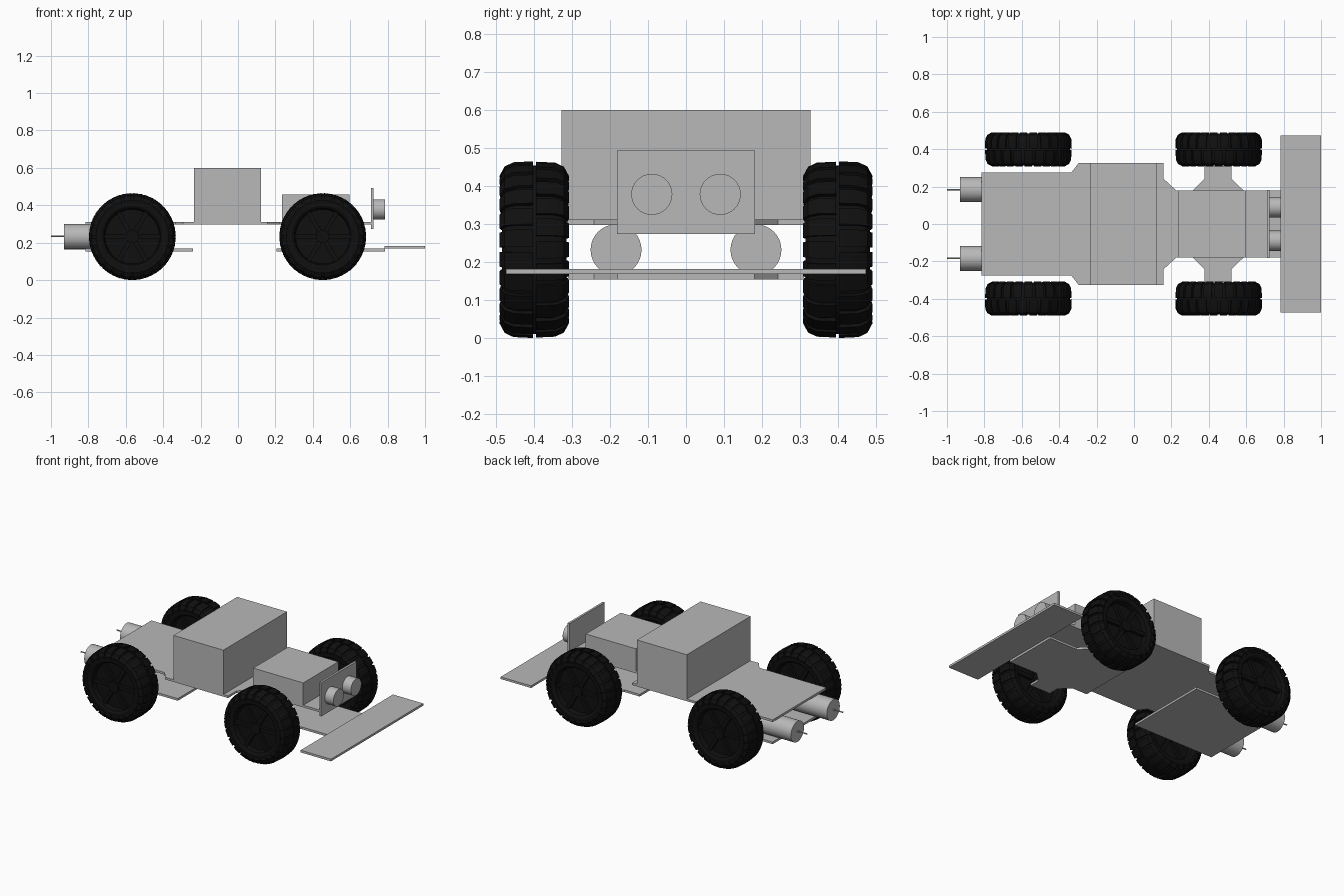
import bpy, bmesh, math
from mathutils import Matrix

if "Cube" in bpy.data.objects:
    bpy.data.objects.remove(bpy.data.objects["Cube"])


def material(name, v):
    m = bpy.data.materials.new(name)
    m.diffuse_color = (v, v, v, 1)
    m.use_nodes = True
    m.node_tree.nodes["Principled BSDF"].inputs["Base Color"].default_value = m.diffuse_color
    return m


GREY = material("grey", 0.48)
BLACK = material("tyre black", 0.005)


def finish(bm, name, mat, smooth=None):
    bmesh.ops.recalc_face_normals(bm, faces=bm.faces)
    me = bpy.data.meshes.new(name)
    bm.to_mesh(me)
    bm.free()
    me.materials.append(mat)
    ob = bpy.data.objects.new(name, me)
    bpy.context.collection.objects.link(ob)
    if smooth:
        bpy.ops.object.select_all(action='DESELECT')
        ob.select_set(True)
        bpy.context.view_layer.objects.active = ob
        bpy.ops.object.shade_smooth_by_angle(angle=math.radians(smooth))
    return ob


def plate(name, half, z0, z1):
    """Extrude an outline given as its +y half, mirrored to -y."""
    pts = half + [(x, -y) for x, y in reversed(half)]
    bm = bmesh.new()
    f = bm.faces.new([bm.verts.new((x, y, z0)) for x, y in pts])
    ext = bmesh.ops.extrude_face_region(bm, geom=[f])
    vs = [g for g in ext["geom"] if isinstance(g, bmesh.types.BMVert)]
    bmesh.ops.translate(bm, verts=vs, vec=(0, 0, z1 - z0))
    return finish(bm, name, GREY)


def box(name, x0, x1, hy, z0, z1):
    return plate(name, [(x0, hy), (x1, hy)], z0, z1)


def rod(name, x0, x1, y, z, r, n=32):
    """Cylinder along x."""
    bm = bmesh.new()
    mat = Matrix.Translation(((x0 + x1) / 2, y, z)) @ Matrix.Rotation(math.pi / 2, 4, 'Y')
    bmesh.ops.create_cone(bm, cap_ends=True, segments=n, radius1=r, radius2=r,
                          depth=x1 - x0, matrix=mat)
    return finish(bm, name, GREY, 40)


def polar(r, y, a):
    return (r * math.cos(a), y, r * math.sin(a))


def prism(bm, section, a0, a1):
    """Closed (radius, y) section swept straight between two angles."""
    ends = [[bm.verts.new(polar(r, y, a)) for r, y in section] for a in (a0, a1)]
    n = len(section)
    for e in ends:
        bm.faces.new(e)
    for i in range(n):
        j = (i + 1) % n
        bm.faces.new((ends[0][i], ends[0][j], ends[1][j], ends[1][i]))


def make_wheel():
    bm = bmesh.new()
    # tyre and dished rim, turned about y
    half = [(0.0, 0.045), (0.145, 0.045), (0.152, 0.076), (0.165, 0.085),
            (0.193, 0.085), (0.211, 0.072), (0.222, 0.045)]
    prof = half + [(r, -y) for r, y in reversed(half)]
    n = 48
    rings = [[bm.verts.new(polar(r, y, 2 * math.pi * k / n)) for k in range(n)]
             if r else [bm.verts.new((0, y, 0))] for r, y in prof]
    for a, b in zip(rings, rings[1:]):
        for k in range(n):
            j = (k + 1) % n
            if len(a) == 1:
                bm.faces.new((a[0], b[k], b[j]))
            elif len(b) == 1:
                bm.faces.new((a[k], b[0], a[j]))
            else:
                bm.faces.new((a[k], a[j], b[j], b[k]))
    # staggered tread blocks
    count = 24
    step = 2 * math.pi / count
    sec = [(0.20, 0.004), (0.2325, 0.004), (0.230, 0.055), (0.219, 0.078),
           (0.195, 0.091), (0.180, 0.088), (0.180, 0.08)]
    for s in (1, -1):
        for i in range(count):
            a = (i + (0.5 if s < 0 else 0)) * step
            prism(bm, [(r, s * y) for r, y in sec], a - 0.38 * step, a + 0.38 * step)
        # spokes and hub on both faces
        for i in range(6):
            m = Matrix.Rotation(i * math.pi / 3, 4, 'Y') @ Matrix.Translation((0.085, s * 0.053, 0)) \
                @ Matrix.Diagonal((0.13, 0.024, 0.024, 1))
            bmesh.ops.create_cube(bm, size=1, matrix=m)
        m = Matrix.Translation((0, s * 0.055, 0)) @ Matrix.Rotation(math.pi / 2, 4, 'X')
        bmesh.ops.create_cone(bm, cap_ends=True, segments=24, radius1=0.035, radius2=0.035,
                              depth=0.04, matrix=m)
    return finish(bm, "wheel", BLACK, 30)


# four wheels sharing one mesh
first = make_wheel()
first.name = "wheel_rear_right"
first.location = (-0.565, -0.399, 0.2325)
for name, x, y in (("wheel_rear_left", -0.565, 0.399), ("wheel_front_right", 0.453, -0.399),
                   ("wheel_front_left", 0.453, 0.399)):
    w = first.copy()
    bpy.context.collection.objects.link(w)
    w.name = name
    w.location = (x, y, 0.2325)
    if y > 0:
        w.rotation_euler = (0, 0, math.pi)

# chassis plates
plate("upper_deck", [(-0.815, 0.275), (-0.335, 0.275), (-0.295, 0.327), (0.158, 0.327),
                     (0.158, 0.242), (0.225, 0.18), (0.712, 0.18)], 0.298, 0.312)
plate("front_lower_plate", [(0.207, 0.18), (0.315, 0.18), (0.377, 0.242), (0.377, 0.31),
                            (0.52, 0.31), (0.52, 0.242), (0.585, 0.18), (0.785, 0.18)],
      0.154, 0.168)
box("rear_lower_plate", -0.815, -0.24, 0.275, 0.154, 0.168)
box("front_bumper", 0.782, 1.0, 0.474, 0.168, 0.182)

# boxes on the deck
box("main_housing", -0.235, 0.124, 0.327, 0.312, 0.6)
box("front_housing", 0.235, 0.595, 0.18, 0.312, 0.457)

# sensor board with two round eyes
box("sensor_board", 0.711, 0.725, 0.181, 0.274, 0.493)
for side, s in (("left", 1), ("right", -1)):
    rod("sensor_eye_" + side, 0.725, 0.786, s * 0.09, 0.378, 0.054)
    # rear motors and their shafts
    rod("motor_" + side, -0.93, -0.56, s * 0.184, 0.232, 0.067)
    rod("motor_shaft_" + side, -1.0, -0.93, s * 0.184, 0.235, 0.004, 12)
